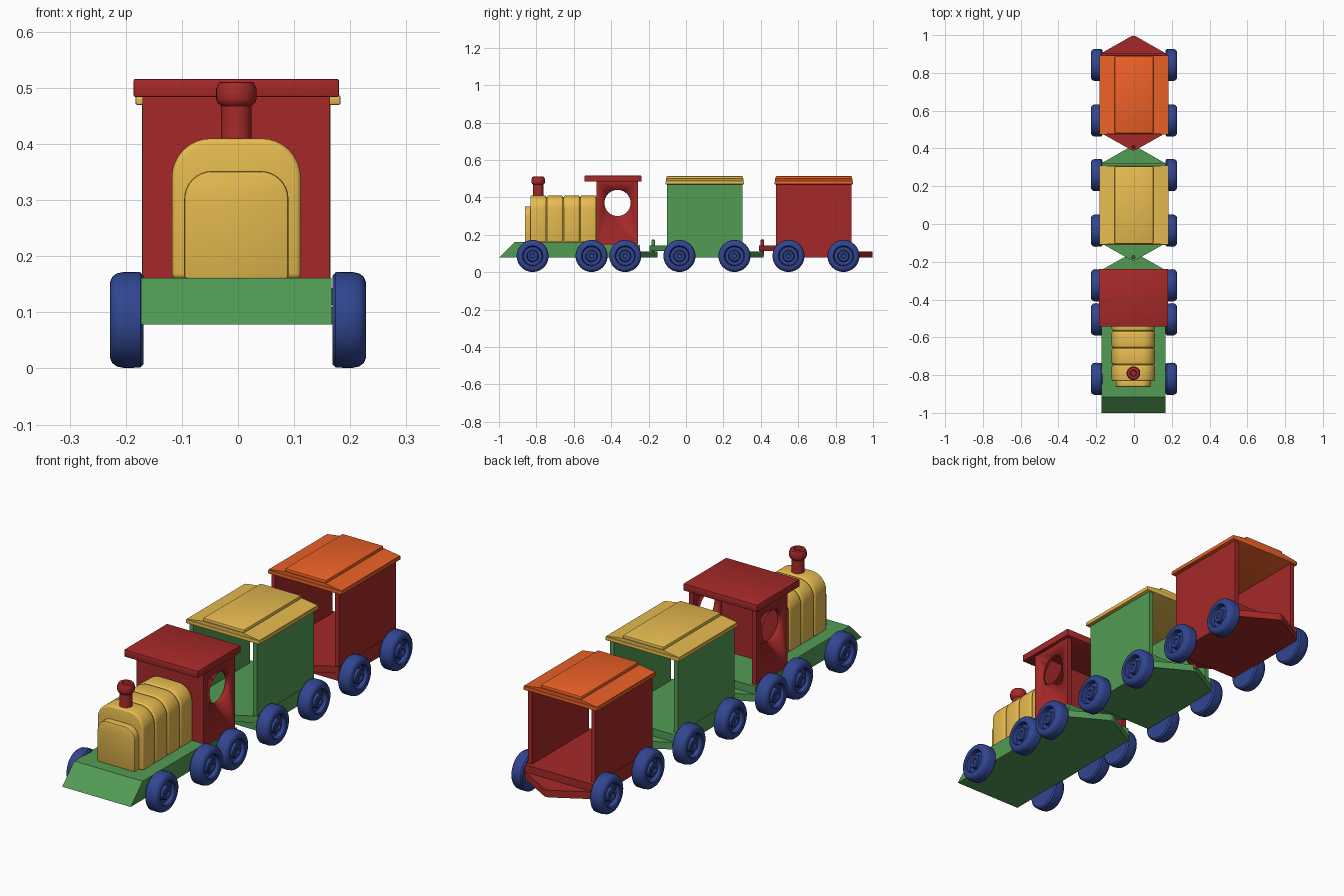
import bpy, bmesh
from math import sin, cos, pi, radians
from mathutils import Vector, Matrix

if "Cube" in bpy.data.objects:
    bpy.data.objects.remove(bpy.data.objects["Cube"])


def material(name, rgb):
    m = bpy.data.materials.new(name)
    m.diffuse_color = (*rgb, 1)
    m.use_nodes = True
    m.node_tree.nodes["Principled BSDF"].inputs["Base Color"].default_value = m.diffuse_color
    return m


RED = material("red", (0.38, 0.022, 0.022))
GREEN = material("green", (0.085, 0.33, 0.09))
YELLOW = material("yellow", (0.80, 0.50, 0.08))
ORANGE = material("orange", (0.85, 0.12, 0.02))
BLUE = material("blue", (0.03, 0.06, 0.28))
CX = -0.003  # body centre line


def finish(name, bm, mat, bevel=0, segments=2):
    bmesh.ops.recalc_face_normals(bm, faces=bm.faces)
    me = bpy.data.meshes.new(name)
    bm.to_mesh(me)
    bm.free()
    ob = bpy.data.objects.new(name, me)
    bpy.context.collection.objects.link(ob)
    me.materials.append(mat)
    bpy.ops.object.select_all(action='DESELECT')
    ob.select_set(True)
    bpy.context.view_layer.objects.active = ob
    if bevel:
        b = ob.modifiers.new("bevel", 'BEVEL')
        b.width, b.segments = bevel, segments
        b.limit_method, b.angle_limit = 'ANGLE', radians(40)
        bpy.ops.object.modifier_apply(modifier=b.name)
    bpy.ops.object.shade_smooth_by_angle(angle=radians(35))
    return ob


def prism(name, pts, axis, lo, hi, mat, bevel=0, segments=2):
    """Extrude a 2D outline along an axis; x: (y,z), y: (x,z), z: (x,y)."""
    place = {'x': lambda p: (lo, p[0], p[1]),
             'y': lambda p: (p[0], lo, p[1]),
             'z': lambda p: (p[0], p[1], lo)}[axis]
    bm = bmesh.new()
    face = bm.faces.new([bm.verts.new(place(p)) for p in pts])
    ext = bmesh.ops.extrude_face_region(bm, geom=[face])
    step = Vector([hi - lo if a == axis else 0 for a in 'xyz'])
    bmesh.ops.translate(bm, vec=step, verts=[v for v in ext['geom'] if isinstance(v, bmesh.types.BMVert)])
    return finish(name, bm, mat, bevel, segments)


def box(name, x0, x1, y0, y1, z0, z1, mat, bevel=0):
    return prism(name, [(x0, y0), (x1, y0), (x1, y1), (x0, y1)], 'z', z0, z1, mat, bevel)


def lathe(name, profile, mat, matrix, steps=40):
    """Spin (radius, height) points around z, then place with a matrix."""
    bm = bmesh.new()
    vs = [bm.verts.new((r, 0, h)) for r, h in profile]
    es = [bm.edges.new(e) for e in zip(vs, vs[1:])]
    bmesh.ops.spin(bm, geom=vs + es, cent=(0, 0, 0), axis=(0, 0, 1), angle=2 * pi, steps=steps)
    bmesh.ops.remove_doubles(bm, verts=bm.verts, dist=1e-5)
    bm.transform(matrix)
    return finish(name, bm, mat)


def arch(half, z0, z1, r, n=8):
    """Outline with rounded upper corners."""
    pts = [(CX - half, z0), (CX + half, z0)]
    for sx, start in ((1, 0), (-1, pi / 2)):
        for i in range(n + 1):
            a = start + i * pi / 2 / n
            pts.append((CX + sx * (half - r) + r * cos(a), z1 - r + r * sin(a)))
    return pts


def tongue(name, y_base, y_tip, z0, z1, mat):
    w = 0.172
    s = 0.008 if y_tip > y_base else -0.008
    return prism(name, [(CX - w, y_base), (CX + w, y_base), (CX + 0.012, y_tip - s * 0.4), (CX, y_tip),
                        (CX - 0.012, y_tip - s * 0.4)], 'z', z0, z1, mat)


# wheels: rounded tyre, recessed disc, raised hub
WHEEL = [(0, 0), (0.078, 0), (0.085, 0.006), (0.0855, 0.035), (0.083, 0.048), (0.077, 0.056), (0.068, 0.060),
         (0.055, 0.060), (0.051, 0.056), (0.049, 0.038), (0.032, 0.038), (0.030, 0.054), (0.027, 0.057),
         (0.014, 0.057), (0.012, 0.050), (0, 0.050)]


def wheel_pair(name, y):
    for side, label in ((1, "right"), (-1, "left")):
        m = Matrix.Translation((side * 0.168, y, 0.0865)) @ Matrix.Rotation(side * pi / 2, 4, 'Y')
        lathe(f"{name}_wheel_{label}", WHEEL, BLUE, m)


# engine chassis with sloped front and rear coupling
prism("engine_chassis", [(-1, 0.078), (-0.245, 0.078), (-0.245, 0.145), (-0.47, 0.145), (-0.47, 0.161), (-0.915, 0.161)],
      'x', CX - 0.17, CX + 0.17, GREEN)
tongue("engine_rear_coupling", -0.245, -0.152, 0.078, 0.110, GREEN)

# boiler: core, four ribs and a nose plate
prism("boiler_core", arch(0.108, 0.16, 0.402, 0.065), 'y', -0.825, -0.475, YELLOW)
for i in range(4):
    y = -0.832 + i * 0.089
    prism(f"boiler_rib_{i + 1}", arch(0.115, 0.16, 0.41, 0.07), 'y', y, y + 0.085, YELLOW, 0.009, 3)
prism("boiler_nose", arch(0.093, 0.16, 0.352, 0.05), 'y', -0.862, -0.82, YELLOW, 0.005)

# chimney
lathe("chimney", [(0, 0.39), (0.030, 0.39), (0.027, 0.41), (0.027, 0.468), (0.034, 0.474), (0.036, 0.480),
                  (0.036, 0.498), (0.031, 0.510), (0.017, 0.511), (0.014, 0.500), (0, 0.500)],
      RED, Matrix.Translation((CX, -0.79, 0)), 32)

# cab: U-shaped walls, open at the back, round side windows
T = 0.022
L, R = CX - 0.167, CX + 0.167
cab = prism("cab_walls", [(L, -0.478), (R, -0.478), (R, -0.257), (R - T, -0.257), (R - T, -0.478 + T),
                          (L + T, -0.478 + T), (L + T, -0.257), (L, -0.257)], 'z', 0.143, 0.488, RED)
ring = [(-0.366 + 0.07 * cos(i * pi / 20), 0.37 + 0.07 * sin(i * pi / 20)) for i in range(40)]
cutter = prism("window_cutter", ring, 'x', -0.3, 0.3, RED)
cutter.hide_render = True
mod = cab.modifiers.new("windows", 'BOOLEAN')
mod.operation, mod.solver, mod.object = 'DIFFERENCE', 'EXACT', cutter
bpy.context.view_layer.objects.active = cab
bpy.ops.object.modifier_apply(modifier=mod.name)
bpy.data.objects.remove(cutter)
box("cab_roof", CX - 0.183, CX + 0.183, -0.543, -0.238, 0.484, 0.516, RED, 0.003)

for i, y in enumerate((-0.82, -0.505, -0.325)):
    wheel_pair(f"engine_axle_{i + 1}", y)


def wagon(name, y0, body, roof):
    """Open-ended wagon whose side walls start at y0."""
    y1 = y0 + 0.403
    box(f"{name}_floor", CX - 0.17, CX + 0.17, y0 - 0.003, y1 + 0.02, 0.078, 0.143, body)
    tongue(f"{name}_front_coupling", y0, y0 - 0.093, 0.113, 0.143, body)
    tongue(f"{name}_rear_coupling", y1 + 0.018, y1 + 0.112, 0.078, 0.110, body)
    lathe(f"{name}_coupling_pin", [(0, 0.09), (0.009, 0.09), (0.009, 0.172), (0.006, 0.175), (0, 0.175)],
          body, Matrix.Translation((CX, y0 - 0.074, 0)), 16)
    for s, label in ((-1, "left"), (1, "right")):
        xs = sorted((CX + s * 0.168, CX + s * 0.148))
        box(f"{name}_wall_{label}", *xs, y0, y1, 0.14, 0.476, body)
    # roof: eaves slab, gentle side slopes, raised centre panel
    box(f"{name}_roof_eaves", -0.183, 0.183, y0 - 0.009, y1 + 0.009, 0.470, 0.486, roof, 0.003)
    slope = [(-0.181, 0.484), (0.181, 0.484), (0.181, 0.488), (0.10, 0.500), (-0.10, 0.500), (-0.181, 0.488)]
    prism(f"{name}_roof_slopes", slope, 'y', y0 - 0.006, y1 + 0.006, roof)
    box(f"{name}_roof_panel", -0.102, 0.102, y0 - 0.003, y1 + 0.003, 0.494, 0.513, roof, 0.005)
    for i, dy in enumerate((0.066, 0.360)):
        wheel_pair(f"{name}_axle_{i + 1}", y0 + dy)


wagon("middle_wagon", -0.101, GREEN, YELLOW)
wagon("rear_wagon", 0.482, RED, ORANGE)
